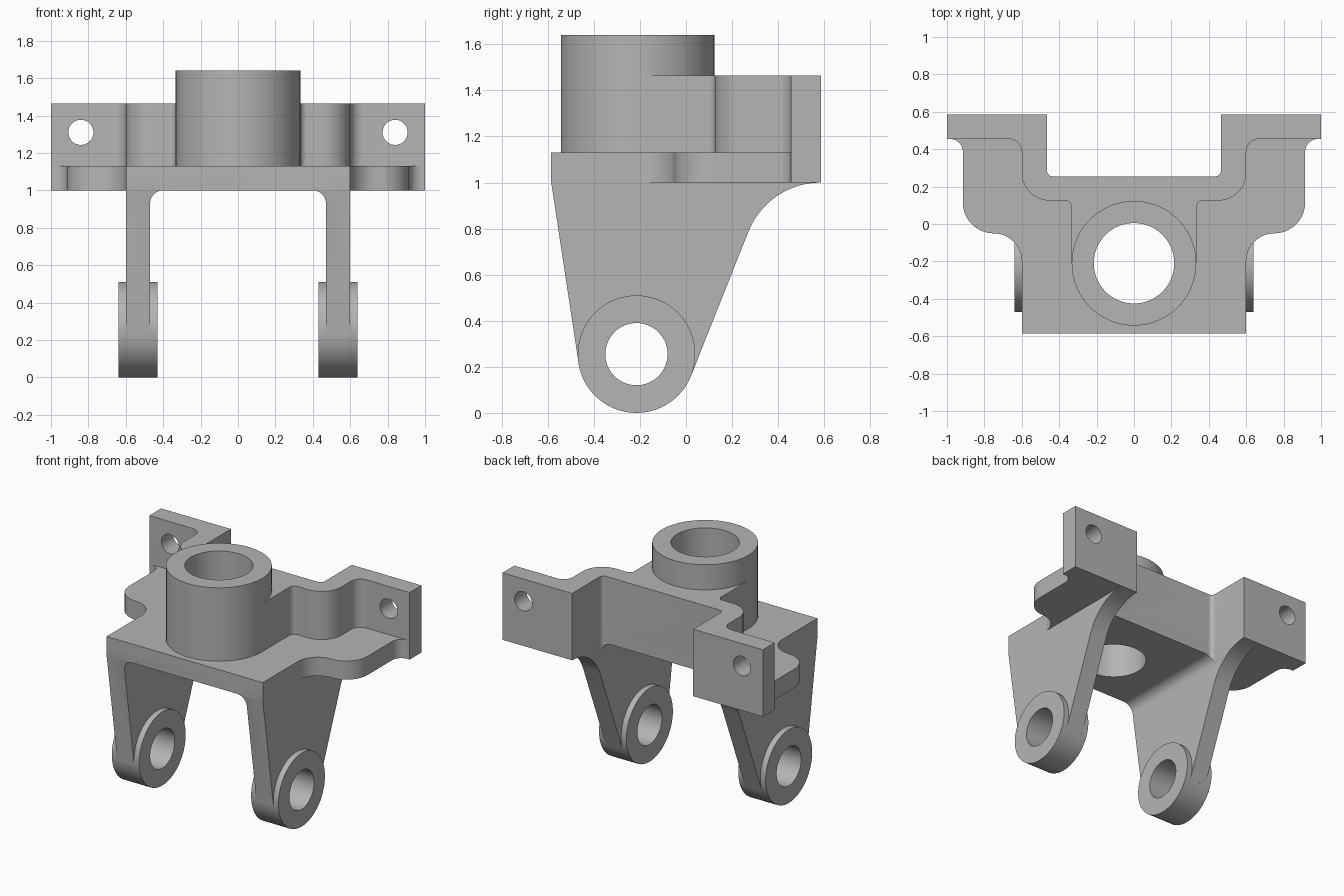
import bpy, bmesh
from math import cos, sin, radians

if "Cube" in bpy.data.objects:
    bpy.data.objects.remove(bpy.data.objects["Cube"], do_unlink=True)

metal = bpy.data.materials.new("cast_grey")
metal.use_nodes = True
GREY = (0.46, 0.46, 0.46, 1)
metal.diffuse_color = GREY
metal.node_tree.nodes["Principled BSDF"].inputs["Base Color"].default_value = GREY


def arc(cx, cy, r, start, end, steps=12):
    angles = [radians(start + (end - start) * i / steps) for i in range(steps + 1)]
    return [(cx + r * cos(a), cy + r * sin(a)) for a in angles]


def circle(cx, cy, r):
    return arc(cx, cy, r, 0, 360, 72)[:-1]


def mirrored(half):
    return half + [(-u, v) for u, v in reversed(half)]


def prism(name, points, axis, low, high):
    """Extrude a closed outline along the named axis."""
    place = {"x": lambda u, v, w: (w, u, v),
             "y": lambda u, v, w: (u, w, v),
             "z": lambda u, v, w: (u, v, w)}[axis]
    bm = bmesh.new()
    bottom = [bm.verts.new(place(u, v, low)) for u, v in points]
    top = [bm.verts.new(place(u, v, high)) for u, v in points]
    bm.faces.new(bottom)
    bm.faces.new(top)
    for i in range(len(points)):
        j = (i + 1) % len(points)
        bm.faces.new((bottom[i], bottom[j], top[j], top[i]))
    bmesh.ops.recalc_face_normals(bm, faces=bm.faces)
    mesh = bpy.data.meshes.new(name)
    bm.to_mesh(mesh)
    bm.free()
    mesh.materials.append(metal)
    obj = bpy.data.objects.new(name, mesh)
    bpy.context.collection.objects.link(obj)
    return obj


def combine(target, tool, operation):
    """Apply a boolean and discard the tool."""
    mod = target.modifiers.new(operation, "BOOLEAN")
    mod.operation, mod.object, mod.solver = operation, tool, "EXACT"
    graph = bpy.context.evaluated_depsgraph_get()
    result = bpy.data.meshes.new_from_object(target.evaluated_get(graph))
    target.modifiers.clear()
    target.data = result
    bpy.data.objects.remove(tool, do_unlink=True)


# Flat base plate with flowing side wings
plate = mirrored([(0.6, -0.585)] + arc(0.75, -0.2, 0.15, 180, 90)
                 + arc(0.75, 0.115, 0.165, -90, 0)
                 + arc(0.985, 0.385, 0.07, 180, 90)
                 + [(1, 0.455), (1, 0.585)])
bracket = prism("bracket_casting", plate, "z", 1.0, 1.13)

# Rear wall sweeping from the central tube out to the mounting ears
wall = mirrored([(0.333, -0.21)] + arc(0.368, 0.09, 0.035, 180, 90)
                + arc(0.45, 0.275, 0.15, -90, 0)
                + arc(0.67, 0.385, 0.07, 180, 90)
                + [(1, 0.455), (1, 0.585)])
combine(bracket, prism("ear_wall", wall, "z", 1.0, 1.465), "UNION")

# Central tube
combine(bracket, prism("tube", circle(0, -0.21, 0.333), "z", 1.05, 1.64), "UNION")

# Tapered legs: fork section trimmed by the side profile
fork = mirrored(arc(0.4, 0.93, 0.07, 90, 0) + [(0.47, 0.1), (0.6, 0.1), (0.6, 1.06)])
side = ([(-0.585, 1.06), (-0.585, 1.0), (-0.467, 0.22), (-0.215, 0.15), (0.022, 0.161)]
        + arc(0.585, 0.662, 0.338, 158, 90) + [(0.585, 1.06)])
legs = prism("legs", fork, "y", -0.8, 0.8)
combine(legs, prism("leg_profile", side, "x", -0.8, 0.8), "INTERSECT")
combine(bracket, legs, "UNION")

# Pivot bosses on the legs
for s in (-1, 1):
    low, high = sorted((s * 0.43, s * 0.64))
    boss = prism("pivot_boss", circle(-0.215, 0.255, 0.255), "x", low, high)
    combine(bracket, boss, "UNION")

# Rounded notch between the ears, then all the bores
notch = mirrored(arc(0.435, 0.285, 0.03, -90, 0) + [(0.465, 0.8)])
combine(bracket, prism("notch", notch, "z", 0.9, 1.6), "DIFFERENCE")
combine(bracket, prism("tube_bore", circle(0, -0.21, 0.215), "z", 0.8, 1.8), "DIFFERENCE")
combine(bracket, prism("pivot_bore", circle(-0.215, 0.255, 0.135), "x", -1, 1), "DIFFERENCE")
for s in (-1, 1):
    hole = prism("ear_hole", circle(s * 0.84, 1.31, 0.067), "y", 0.4, 0.7)
    combine(bracket, hole, "DIFFERENCE")

# Smooth curved walls, keep machined edges crisp
bpy.ops.object.select_all(action="DESELECT")
bracket.select_set(True)
bpy.context.view_layer.objects.active = bracket
bpy.ops.object.shade_smooth_by_angle(angle=radians(25))
